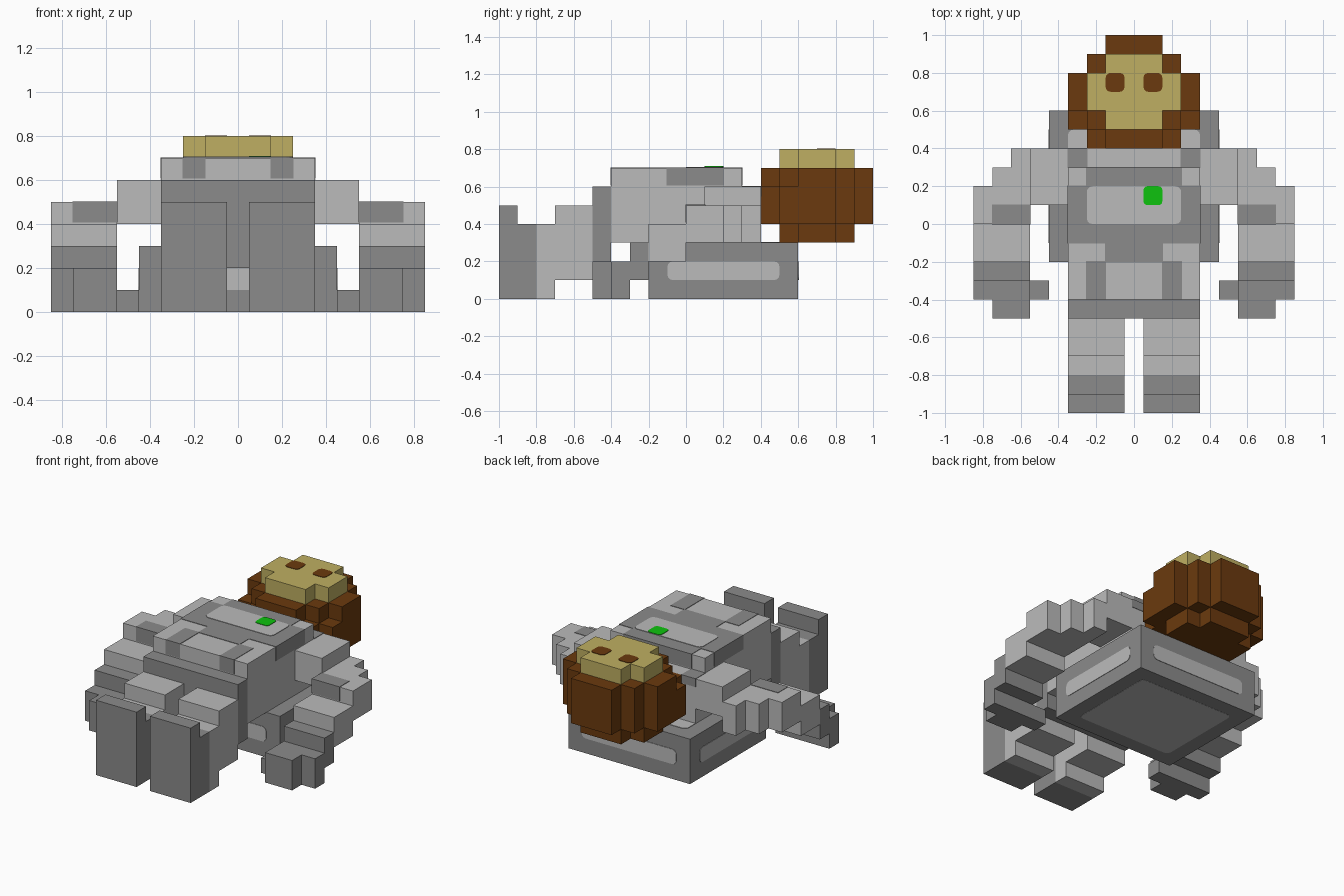
import bpy, bmesh
from mathutils import Vector

if "Cube" in bpy.data.objects:
    bpy.data.objects.remove(bpy.data.objects["Cube"], do_unlink=True)

S = 0.1  # block size


def material(name, rgb):
    lin = [((c / 255 + 0.055) / 1.055) ** 2.4 if c > 10 else c / 255 / 12.92 for c in rgb]
    m = bpy.data.materials.new(name)
    m.use_nodes = True
    m.diffuse_color = (*lin, 1)
    b = m.node_tree.nodes["Principled BSDF"]
    b.inputs["Base Color"].default_value = (*lin, 1)
    b.inputs["Roughness"].default_value = 0.8
    return m


LIGHT = material("light_grey", (187, 187, 187))
DARK = material("dark_grey", (139, 139, 139))
BROWN = material("brown", (107, 58, 14))
TAN = material("tan", (191, 175, 98))
GREEN = material("green", (14, 194, 14))


def finish(name, bm, mat):
    me = bpy.data.meshes.new(name)
    bm.to_mesh(me)
    bm.free()
    me.materials.append(mat)
    ob = bpy.data.objects.new(name, me)
    bpy.context.collection.objects.link(ob)
    return ob


def blocks(name, mat, boxes, side=1):
    """Merge boxes (x0, x1, y0, y1, z0, z1) into one stepped solid."""
    cells = set()
    for x0, x1, y0, y1, z0, z1 in boxes:
        if side < 0:
            x0, x1 = -x1, -x0
        r = [round(v / S) for v in (x0 + 0.05, x1 + 0.05, y0, y1, z0, z1)]
        cells |= {(i, j, k) for i in range(r[0], r[1])
                  for j in range(r[2], r[3]) for k in range(r[4], r[5])}
    bm = bmesh.new()
    verts = {}

    def vert(p):
        if p not in verts:
            verts[p] = bm.verts.new((p[0] * S - 0.05, p[1] * S, p[2] * S))
        return verts[p]

    for c in cells:
        for a in range(3):
            for d in (0, 1):
                n = list(c)
                n[a] += 2 * d - 1
                if tuple(n) in cells:
                    continue
                quad = []
                for u, v in ((0, 0), (1, 0), (1, 1), (0, 1)):
                    p = list(c)
                    p[a] += d
                    p[(a + 1) % 3] += u
                    p[(a + 2) % 3] += v
                    quad.append(vert(tuple(p)))
                bm.faces.new(quad if d else quad[::-1])
    bmesh.ops.dissolve_limit(bm, angle_limit=0.01, verts=bm.verts[:], edges=bm.edges[:])
    return finish(name, bm, mat)


def add_box(bm, b, grow=0.0):
    lo = Vector(b[0::2]) - Vector((grow,) * 3)
    hi = Vector(b[1::2]) + Vector((grow,) * 3)
    vs = bmesh.ops.create_cube(bm, size=1)["verts"]
    for v in vs:
        v.co = Vector([(lo[i] + hi[i]) / 2 + v.co[i] * (hi[i] - lo[i]) for i in range(3)])


def overlay(name, mat, boxes, grow=0.003):
    """Painted blocks, standing a hair proud of the part beneath."""
    bm = bmesh.new()
    for b in boxes:
        add_box(bm, b, grow)
    return finish(name, bm, mat)


def plate(name, mat, box, axis, radius=0.03):
    """Thin plate with rounded corners; axis is its thin direction."""
    bm = bmesh.new()
    add_box(bm, box)
    edges = [e for e in bm.edges
             if abs((e.verts[0].co - e.verts[1].co).normalized()[axis]) > 0.9]
    bmesh.ops.bevel(bm, geom=edges, offset=radius, segments=3, profile=0.5, affect='EDGES')
    return finish(name, bm, mat)


# Backpack with a rounded panel on every face
pack = (-.45, .45, -.2, .6, 0, .3)
blocks("backpack", DARK, [pack])
T = 0.003
for axis, word in enumerate(("side", "end", "flat")):
    for d in (0, 1):
        b = [v + (.1 if i % 2 == 0 else -.1) for i, v in enumerate(pack)]
        f = pack[2 * axis + d]
        b[2 * axis], b[2 * axis + 1] = f - T, f + T
        if axis == 2 and d == 0:
            b[4] = 0.0 - 0.001
        plate(f"backpack_{word}_panel_{d + 1}", LIGHT, b, axis)

# Torso, raised chest and belt
blocks("torso", LIGHT, [(-.35, .35, -.4, .4, .3, .6), (-.35, .35, -.4, .3, .6, .7)])
blocks("belt", DARK, [(-.35, .35, -.5, -.4, .2, .6)])

# Harness painted over the chest
overlay("chest_harness", DARK, [
    (-.35, .35, -.1, .2, .61, .7),
    (-.25, .25, .2, .3, .61, .7),
    (-.15, .15, -.2, -.1, .61, .7),
    (.15, .25, -.4, -.2, .61, .7),
    (-.25, -.15, -.4, -.2, .61, .7),
    (.25, .35, .3, .4, .55, .6),
    (-.35, -.25, .3, .4, .55, .6)])
plate("chest_panel", LIGHT, (-.25, .25, 0, .2, .7, .706), 2)
plate("chest_lamp", GREEN, (.05, .15, .1, .2, .7, .709), 2, .02)

for side, word in ((1, "left"), (-1, "right")):
    # Arm: shoulder, stepped upper arm, forearm
    blocks(word + "_arm", LIGHT, [
        (.35, .55, .1, .4, .4, .6),
        (.55, .65, 0, .4, .3, .5),
        (.65, .75, 0, .3, .3, .5),
        (.75, .85, 0, .2, .3, .5),
        (.55, .85, -.2, 0, .2, .4)], side)
    xs = sorted((.55 * side, .75 * side))
    overlay(word + "_elbow_pad", DARK, [(*xs, 0, .1, .41, .5)])
    # Glove with thumb
    blocks(word + "_glove", DARK, [
        (.55, .85, -.3, -.2, .1, .3),
        (.55, .75, -.5, -.3, 0, .2),
        (.75, .85, -.4, -.3, 0, .2),
        (.45, .55, -.4, -.3, 0, .1)], side)
    # Leg and boot
    blocks(word + "_leg", LIGHT, [
        (.05, .35, -.7, -.5, .1, .5),
        (.05, .35, -.8, -.7, 0, .4)], side)
    blocks(word + "_boot", DARK, [
        (.05, .35, -.9, -.8, 0, .4),
        (.05, .35, -1, -.9, 0, .5)], side)
    # Eye
    xs = sorted((.05 * side, .15 * side))
    plate(word + "_eye", BROWN, (*xs, .7, .8, .797, .803), 2, .025)

# Helmet in stepped layers
blocks("helmet", BROWN, [
    (-.15, .15, .5, .9, .3, .4), (-.25, .25, .6, .8, .3, .4),
    (-.25, .25, .4, .9, .4, .6), (-.35, .35, .5, .8, .4, .6),
    (-.15, .15, .4, 1, .4, .7), (-.25, .25, .5, .9, .6, .7),
    (-.35, .35, .6, .8, .6, .7)])

# Face
blocks("face", TAN, [(-.15, .15, .5, .9, .7, .8), (-.25, .25, .6, .8, .7, .8)])
